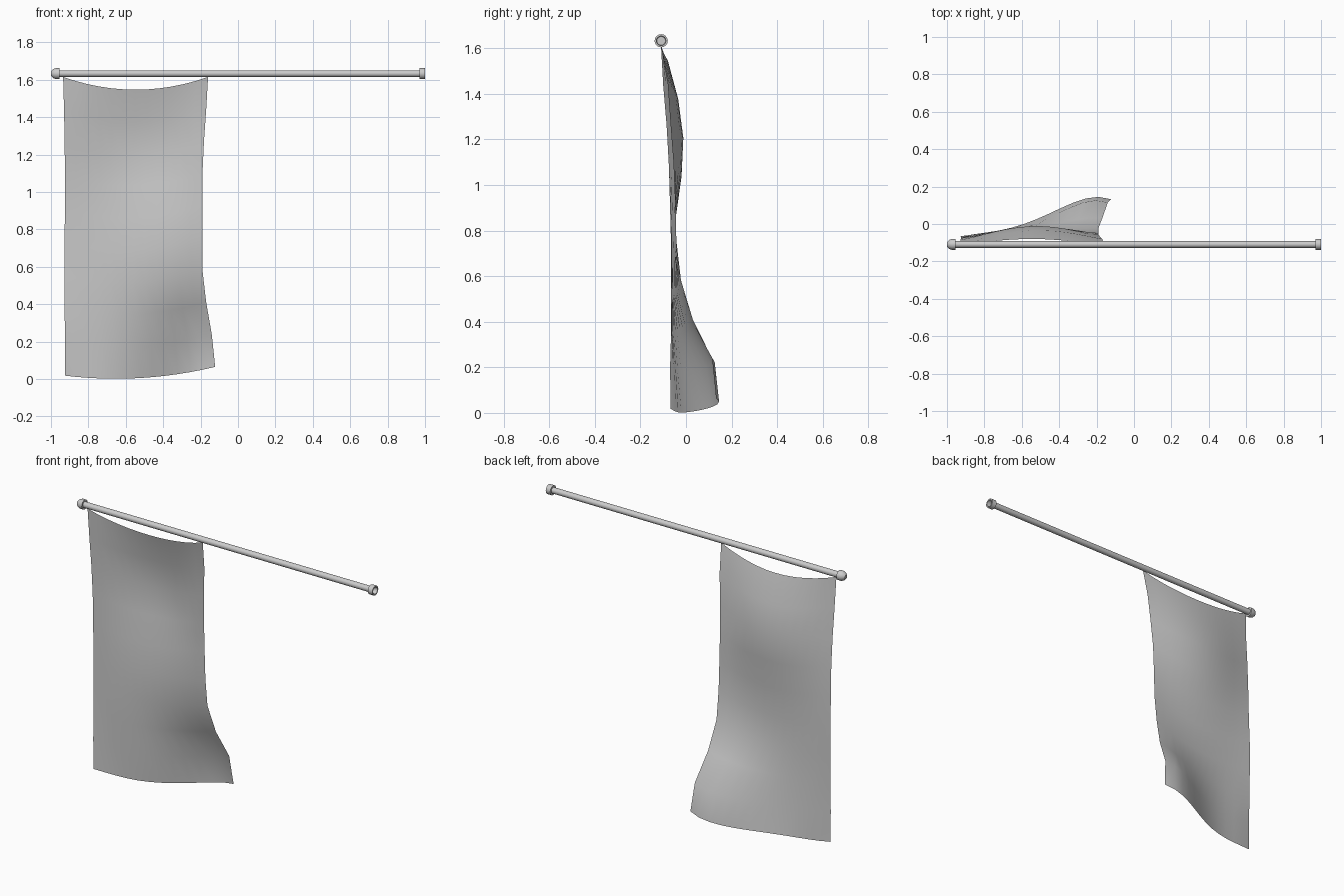
import bpy, bmesh, math

if "Cube" in bpy.data.objects:
    bpy.data.objects.remove(bpy.data.objects["Cube"])

POLE_Y, POLE_Z = -0.109, 1.633


def add_object(name, bm, angle):
    bmesh.ops.recalc_face_normals(bm, faces=bm.faces)
    mesh = bpy.data.meshes.new(name)
    bm.to_mesh(mesh)
    bm.free()
    ob = bpy.data.objects.new(name, mesh)
    bpy.context.collection.objects.link(ob)
    bpy.ops.object.select_all(action='DESELECT')
    ob.select_set(True)
    bpy.context.view_layer.objects.active = ob
    bpy.ops.object.shade_smooth_by_angle(angle=math.radians(angle))
    return ob


def lathe_x(name, profile, sides=16):
    """Turn (x, radius) points round the pole axis."""
    bm = bmesh.new()
    vs = [bm.verts.new((x, 0, r)) for x, r in profile]
    es = [bm.edges.new(p) for p in zip(vs, vs[1:])]
    bmesh.ops.spin(bm, geom=vs + es, cent=(0, 0, 0), axis=(1, 0, 0),
                   angle=math.tau, steps=sides, use_duplicate=False)
    bmesh.ops.remove_doubles(bm, verts=bm.verts, dist=1e-5)
    bmesh.ops.translate(bm, verts=bm.verts, vec=(0, POLE_Y, POLE_Z))
    return add_object(name, bm, 35)


# Pole with a rounded finial at one end and an open socket at the other
lathe_x("pole", [(-0.97, 0), (-0.97, 0.018), (0.972, 0.018), (0.972, 0)])
lathe_x("finial", [(-1, 0), (-1, 0.012), (-0.988, 0.024), (-0.975, 0.029),
                   (-0.955, 0.029), (-0.955, 0.017)])
lathe_x("socket", [(0.97, 0.017), (0.97, 0.029), (1, 0.029), (1, 0.021),
                   (0.975, 0.019), (0.975, 0)])

# Cloth: each row is left x, right x, then depth at five points across
rows = [
    (-.935, -.160, -.110, -.090, -.080, -.090, -.110),
    (-.930, -.170, -.100, -.060, -.035, -.045, -.080),
    (-.927, -.182, -.085, -.040, -.012, -.025, -.068),
    (-.925, -.190, -.075, -.045, -.022, -.025, -.055),
    (-.925, -.191, -.070, -.055, -.045, -.045, -.048),
    (-.928, -.190, -.065, -.060, -.050, -.045, -.042),
    (-.928, -.190, -.065, -.060, -.050, -.035, -.022),
    (-.927, -.170, -.065, -.055, -.025, .015, .030),
    (-.925, -.140, -.070, -.045, .000, .090, .115),
    (-.924, -.122, -.067, -.035, .025, .115, .132),
]


def across(vals, u):
    """Smooth curve through evenly spaced values."""
    n, total = len(vals), 0
    for i, v in enumerate(vals):
        for j in range(n):
            if j != i:
                v *= (u * (n - 1) - j) / (i - j)
        total += v
    return total


COLS = 12
bm = bmesh.new()
grid = []
for k, (xl, xr, *depth) in enumerate(rows):
    t = k / (len(rows) - 1)
    line = []
    for c in range(COLS + 1):
        u = c / COLS
        z = (1 - t) * 1.615 + t * (0.018 + 0.047 * u)
        z -= 4 * u * (1 - u) * (0.068 - 0.032 * t)
        line.append(bm.verts.new((xl + (xr - xl) * u, across(depth, u), z)))
    grid.append(line)
for a, b in zip(grid, grid[1:]):
    for c in range(COLS):
        bm.faces.new((a[c], b[c], b[c + 1], a[c + 1]))
add_object("hanging_cloth", bm, 60)
